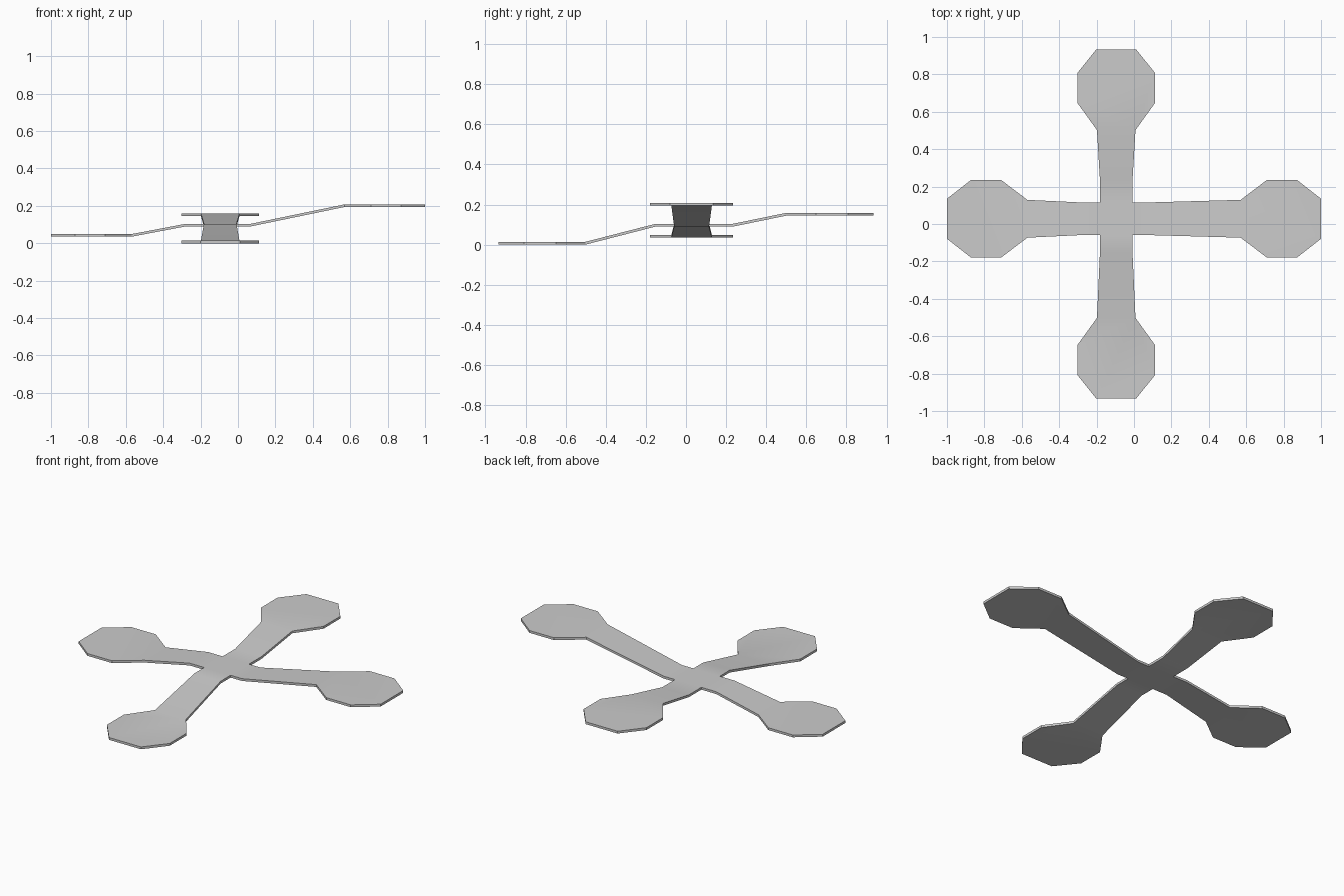
import bpy, bmesh
from mathutils import Vector

if "Cube" in bpy.data.objects:
    bpy.data.objects.remove(bpy.data.objects["Cube"])

CX, CY = -0.095, 0.028      # middle of the crossing
HUB = 0.087                 # half width of the crossing
Z_HUB, THICK = 0.09, 0.014  # underside of the crossing, sheet thickness

bm = bmesh.new()


def face(points):
    bm.faces.new([bm.verts.new(p) for p in points])


def add_arm(place, start, bend, sections, z_end):
    """Flat root, sloping strip, then a level eight-sided paddle."""
    (neck, neck_w), *rest = sections
    rows = [(start, HUB, Z_HUB), (bend, HUB, Z_HUB), (neck, neck_w, z_end)]
    for (u0, w0, z0), (u1, w1, z1) in zip(rows, rows[1:]):
        face([place(u0, -w0, z0), place(u1, -w1, z1),
              place(u1, w1, z1), place(u0, w0, z0)])
    face([place(u, -w, z_end) for u, w in sections] +
         [place(u, w, z_end) for u, w in reversed(sections)])


def along_x(sign):
    return lambda u, v, z: Vector((sign * u, CY + v, z))


def along_y(sign):
    return lambda u, v, z: Vector((CX + v, sign * u, z))


# Crossing
face([(CX + a * HUB, CY + b * HUB, Z_HUB)
      for a, b in ((-1, -1), (1, -1), (1, 1), (-1, 1))])

# Four arms, each ending at its own height: (distance, half width) outlines
side = [(0.57, 0.101), (0.71, 0.207), (0.872, 0.207), (1.0, 0.107)]
ends = [(0.502, 0.103), (0.648, 0.208), (0.807, 0.208), (0.934, 0.106)]
add_arm(along_x(1), CX + HUB, 0.068, side, 0.194)
add_arm(along_x(-1), -CX + HUB, 0.28, side, 0.035)
add_arm(along_y(1), CY + HUB, 0.234, ends, 0.145)
add_arm(along_y(-1), -CY + HUB, 0.152, ends, 0.0)

# Weld the sheet and give it thickness
bmesh.ops.remove_doubles(bm, verts=bm.verts, dist=0.0005)
bmesh.ops.recalc_face_normals(bm, faces=bm.faces)
solid = bmesh.ops.extrude_face_region(bm, geom=bm.faces[:], use_keep_orig=True)
top = [g for g in solid["geom"] if isinstance(g, bmesh.types.BMVert)]
bmesh.ops.translate(bm, verts=top, vec=(0, 0, THICK))
bmesh.ops.recalc_face_normals(bm, faces=bm.faces)

mesh = bpy.data.meshes.new("four_arm_plate")
bm.to_mesh(mesh)
bm.free()
plate = bpy.data.objects.new("four_arm_plate", mesh)
bpy.context.collection.objects.link(plate)
bpy.context.view_layer.objects.active = plate
plate.select_set(True)
bpy.ops.object.shade_smooth_by_angle(angle=0.52)
